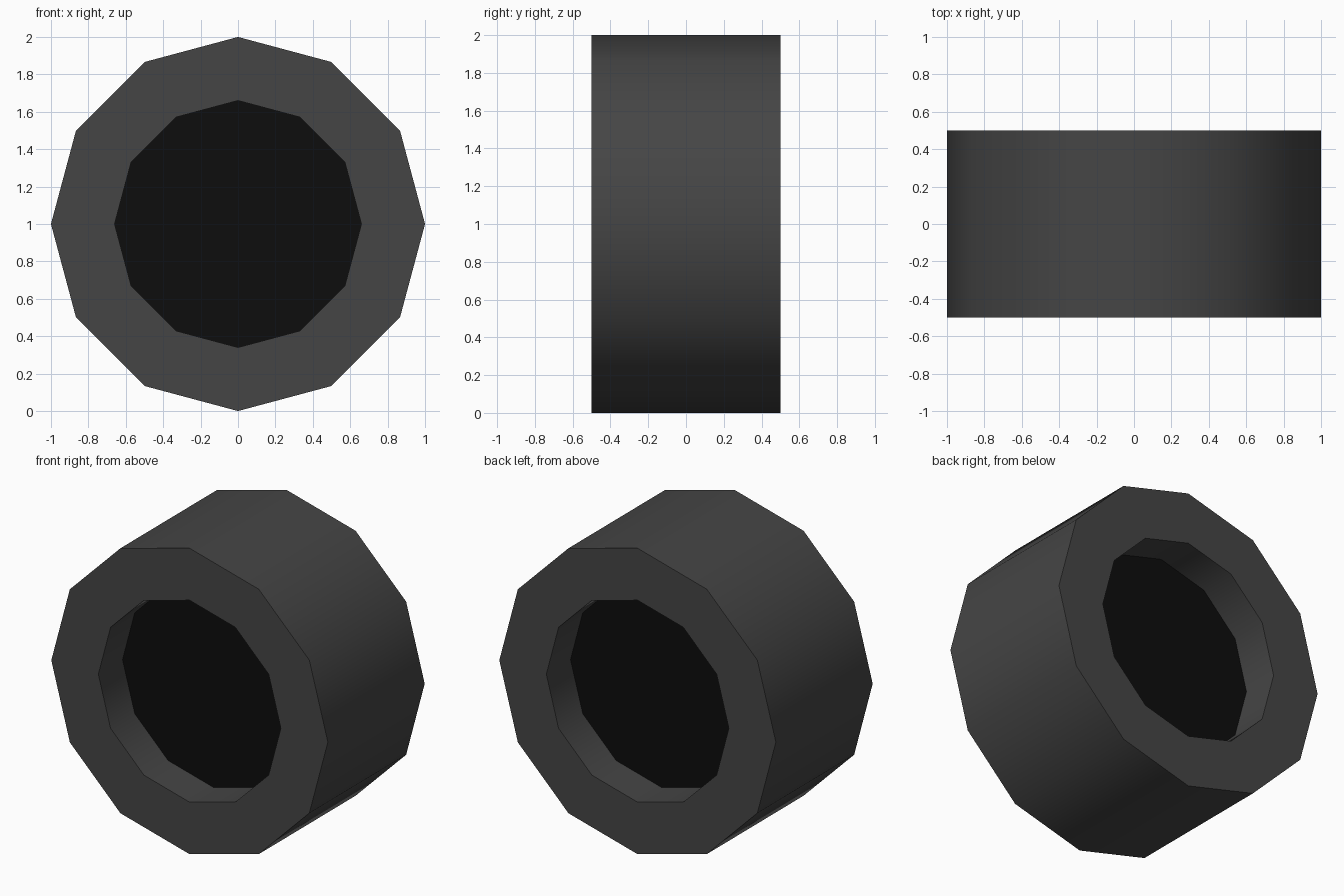
import bpy, bmesh
from math import radians
from mathutils import Matrix, Vector

if "Cube" in bpy.data.objects:
    bpy.data.objects.remove(bpy.data.objects["Cube"])

SIDES = 12


def material(name, grey):
    mat = bpy.data.materials.new(name)
    mat.diffuse_color = (grey, grey, grey, 1)
    mat.use_nodes = True
    mat.node_tree.nodes["Principled BSDF"].inputs["Base Color"].default_value = mat.diffuse_color
    return mat


def add_object(name, bm, mat):
    mesh = bpy.data.meshes.new(name)
    bm.to_mesh(mesh)
    bm.free()
    mesh.materials.append(mat)
    obj = bpy.data.objects.new(name, mesh)
    bpy.context.collection.objects.link(obj)
    return obj


# tyre: tread, side walls and recess walls spun around the axle
bm = bmesh.new()
profile = [(0.66, -0.25), (0.66, -0.5), (1, -0.5), (1, 0.5), (0.66, 0.5), (0.66, 0.25)]
verts = [bm.verts.new((r, y, 1)) for r, y in profile]
edges = [bm.edges.new(pair) for pair in zip(verts, verts[1:])]
bmesh.ops.spin(bm, geom=verts + edges, cent=(0, 0, 1), axis=(0, -1, 0),
               angle=radians(360), steps=SIDES, use_duplicate=False)
bmesh.ops.remove_doubles(bm, verts=bm.verts, dist=0.001)
# make every face point away from the middle of the rubber
for f in bm.faces:
    c = f.calc_center_median()
    radial = Vector((c.x, 0, c.z - 1))
    core = radial.normalized() * 0.81 + Vector((0, max(-0.4, min(0.4, c.y)), 1))
    if f.normal.length == 0:
        f.normal_update()
    core.z = core.z
    if f.normal.dot(c - core) < 0:
        f.normal_flip()
tyre = add_object("tyre", bm, material("dark_rubber", 0.06))
bpy.context.view_layer.objects.active = tyre
tyre.select_set(True)
bpy.ops.object.shade_smooth_by_angle(angle=radians(40))

# hub discs: black floors of the two recesses
bm = bmesh.new()
for side in (-1, 1):
    bmesh.ops.create_circle(bm, cap_ends=True, segments=SIDES, radius=0.66,
                            matrix=Matrix.Translation((0, side * 0.25, 1))
                            @ Matrix.Rotation(radians(-90 * side), 4, 'X'))
add_object("hub_discs", bm, material("black_hub", 0.004))
